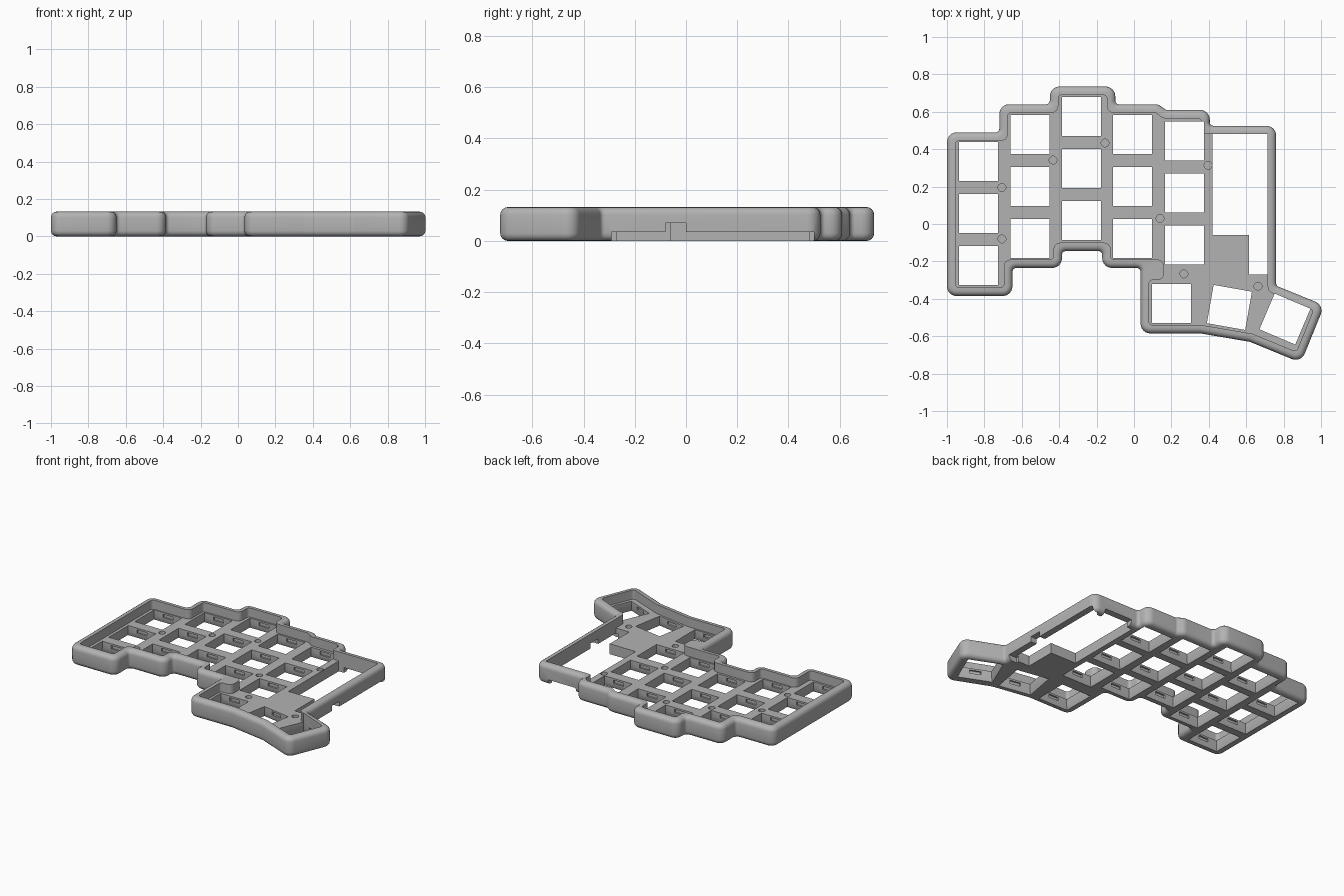
import bpy, bmesh, math
from mathutils import Vector, Matrix

cube = bpy.data.objects.get("Cube")
if cube:
    bpy.data.objects.remove(cube, do_unlink=True)

HEIGHT, PLATE, RIM, LIP = 0.132, 0.07, 0.045, 0.035
PITCH, KEY = 0.278, 0.208

grey = bpy.data.materials.new("matte grey")
grey.use_nodes = True
grey.diffuse_color = (0.45, 0.45, 0.45, 1)
grey.node_tree.nodes["Principled BSDF"].inputs["Base Color"].default_value = (0.45, 0.45, 0.45, 1)


def corner(pts, i):
    """Unit edge directions into and out of a corner, and its turn angle."""
    p = pts[i]
    a = (p - pts[i - 1]).normalized()
    b = (pts[(i + 1) % len(pts)] - p).normalized()
    return p, a, b, math.atan2(a.cross(b), a.dot(b))


def offset(pts, d):
    out = []
    for i in range(len(pts)):
        p, a, b, t = corner(pts, i)
        n = Vector((-a.y - b.y, a.x + b.x)).normalized()
        out.append(p + n * d / math.cos(t / 2))
    return out


def rounded(pts, convex, concave, steps=6):
    out = []
    for i in range(len(pts)):
        p, a, b, t = corner(pts, i)
        r = convex if t > 0 else concave
        cut = r * math.tan(abs(t) / 2)
        side = math.copysign(1, t)
        start = p - a * cut
        centre = start + Vector((-a.y, a.x)) * r * side
        for k in range(steps + 1):
            out.append(centre + Matrix.Rotation(t * k / steps, 2) @ (start - centre))
    return out


def prism(bm, low, z0, z1, high=None):
    bottom = [bm.verts.new((p[0], p[1], z0)) for p in low]
    top = [bm.verts.new((p[0], p[1], z1)) for p in (high or low)]
    bm.faces.new(bottom[::-1])
    bm.faces.new(top)
    for i in range(len(low)):
        bm.faces.new((bottom[i - 1], bottom[i], top[i], top[i - 1]))


def rect(x, y, w, d, turn=0.0, dx=0.0, dy=0.0):
    rot = Matrix.Rotation(turn, 2)
    return [Vector((x, y)) + rot @ Vector((dx + sx * w / 2, dy + sy * d / 2))
            for sx, sy in ((-1, -1), (1, -1), (1, 1), (-1, 1))]


def box(bm, x0, x1, y0, y1, z0, z1):
    prism(bm, rect((x0 + x1) / 2, (y0 + y1) / 2, x1 - x0, y1 - y0), z0, z1)


def make(name, bm):
    bmesh.ops.recalc_face_normals(bm, faces=bm.faces)
    mesh = bpy.data.meshes.new(name)
    bm.to_mesh(mesh)
    bm.free()
    mesh.materials.append(grey)
    obj = bpy.data.objects.new(name, mesh)
    bpy.context.collection.objects.link(obj)
    return obj


def carve(target, bm):
    cutter = make("cutter", bm)
    cutter.hide_render = True
    mod = target.modifiers.new("cut", "BOOLEAN")
    mod.operation, mod.solver, mod.object = "DIFFERENCE", "EXACT", cutter
    bpy.ops.object.modifier_apply(modifier=mod.name)
    bpy.data.objects.remove(cutter, do_unlink=True)


# Stepped case outline, counter-clockwise
outline = [Vector(p) for p in (
    (-1, -.385), (-.65, -.385), (-.65, -.235), (-.385, -.235), (-.385, -.145), (-.17, -.145),
    (-.17, -.235), (.035, -.235), (.035, -.585), (.355, -.585), (.62, -.63), (.893, -.742),
    (1.018, -.435), (.76, -.33), (.76, .525), (.405, .525), (.405, .61), (.17, .61),
    (.13, .64), (-.1, .64), (-.1, .735), (-.45, .735), (-.45, .64), (-.72, .64),
    (-.72, .49), (-1, .49))]

# Solid case body with rounded rim edges
bm = bmesh.new()
prism(bm, rounded(outline, .052, .02), 0, HEIGHT)
case = make("keyboard_case", bm)
bpy.context.view_layer.objects.active = case
case.select_set(True)
bevel = case.modifiers.new("round rim", "BEVEL")
bevel.width, bevel.segments = 0.03, 4
bevel.limit_method, bevel.angle_limit = "ANGLE", math.radians(50)
bevel.use_clamp_overlap = False
bpy.ops.object.modifier_apply(modifier=bevel.name)

# Cavity above the switch plate, with a solid nub beside the thumb keys
inner = offset(outline, RIM)
inner[7:8] = [Vector(p) for p in ((.16, -.19), (.16, -.30), (.08, -.30))]
bm = bmesh.new()
prism(bm, rounded(inner, .02, .035), PLATE, HEIGHT + .1)
carve(case, bm)

# Switch positions: five staggered columns and three fanned thumb keys
columns = ((-.832, .334), (-.556, .479), (-.281, .575), (-.008, .479), (.27, .443))
keys = [(x, y - PITCH * row, 0) for x, y in columns for row in range(3)]
keys += [(.2, -.425, 0), (.51, -.446, math.radians(-10)), (.807, -.508, math.radians(-23))]

# Square switch openings, flared at the underside
bm = bmesh.new()
for x, y, turn in keys:
    prism(bm, rect(x, y, KEY, KEY, turn), -.05, HEIGHT)
carve(case, bm)
bm = bmesh.new()
for x, y, turn in keys:
    wide = KEY + .024
    prism(bm, rect(x, y, wide, wide, turn), -.01, .03, rect(x, y, KEY - .004, KEY - .004, turn))
carve(case, bm)

# Clip notches, screw recesses and the side port
bm = bmesh.new()
for x, y, turn in keys:
    for side in (-1, 1):
        prism(bm, rect(x, y, .075, .024, turn, 0, side * KEY / 2), .035, PLATE - .012)
for x, y in ((-.706, .195), (-.706, -.08), (-.433, .342), (-.155, .433),
             (.139, .03), (.396, .314), (.267, -.267), (.663, -.333)):
    ring = [(x + .021 * math.cos(a), y + .021 * math.sin(a))
            for a in (math.tau * k / 20 for k in range(20))]
    prism(bm, ring, PLATE - .035, HEIGHT)
box(bm, .70, .80, -.08, 0, LIP - .005, PLATE)
carve(case, bm)

# Controller bay opening
bm = bmesh.new()
prism(bm, [(.42, .48), (.42, -.06), (.615, -.06), (.615, -.27), (.715, -.27), (.715, .48)],
      -.05, HEIGHT + .1)
carve(case, bm)

# Raised underside of the bay walls
bm = bmesh.new()
box(bm, .70, .80, -.29, .50, -.05, LIP)
box(bm, .46, .67, .47, .56, -.05, LIP)
carve(case, bm)

bpy.ops.object.shade_smooth_by_angle(angle=math.radians(30))
